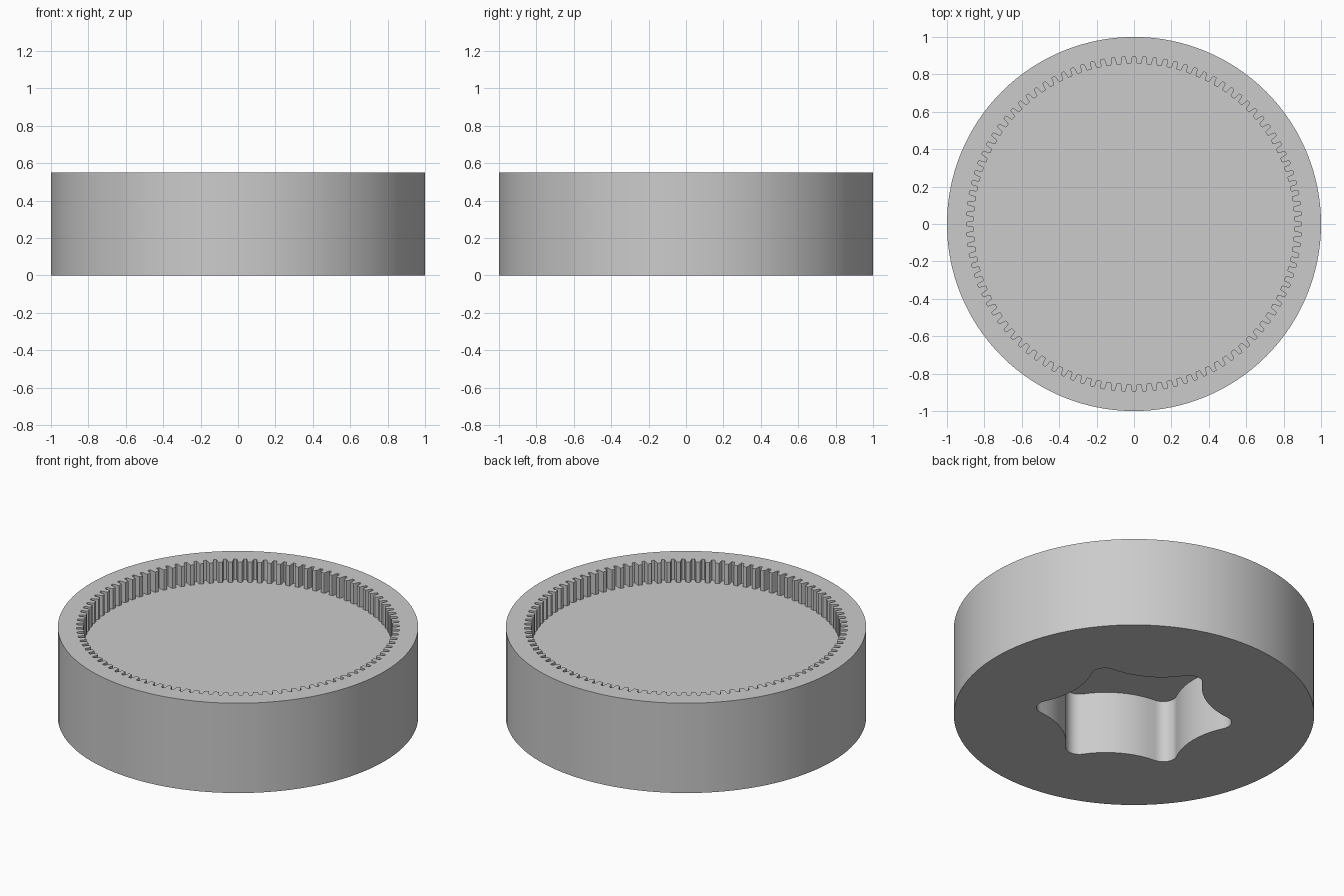
import bpy, bmesh, math
from math import sin, cos, pi, radians
from mathutils import Vector

if "Cube" in bpy.data.objects:
    bpy.data.objects.remove(bpy.data.objects["Cube"], do_unlink=True)

HEIGHT = 0.55
GEAR_FLOOR = 0.425
STAR_CEILING = 0.385

grey = bpy.data.materials.new("plain_grey")
grey.use_nodes = True
grey.diffuse_color = (0.6, 0.6, 0.6, 1)
grey.node_tree.nodes["Principled BSDF"].inputs["Base Color"].default_value = (0.6, 0.6, 0.6, 1)


def polar(r, a):
    return Vector((r * cos(a), r * sin(a)))


def prism(name, outline, z0, z1):
    """Extrude a closed 2D outline between two heights."""
    bm = bmesh.new()
    base = bm.faces.new([bm.verts.new((p.x, p.y, z0)) for p in outline])
    new = bmesh.ops.extrude_face_region(bm, geom=[base])["geom"]
    bmesh.ops.translate(bm, vec=(0, 0, z1 - z0),
                        verts=[g for g in new if isinstance(g, bmesh.types.BMVert)])
    bmesh.ops.recalc_face_normals(bm, faces=bm.faces)
    mesh = bpy.data.meshes.new(name)
    bm.to_mesh(mesh)
    bm.free()
    mesh.materials.append(grey)
    obj = bpy.data.objects.new(name, mesh)
    bpy.context.collection.objects.link(obj)
    return obj


def gear_outline(teeth=100, root=0.896, tip=0.857):
    """Internal gear: one rounded tooth gap per pitch."""
    half = [(0.30, tip), (0.24, tip + 0.006), (0.19, root - 0.01), (0.13, root)]
    gap = [(-f, r) for f, r in half] + half[::-1]
    return [polar(r, (i + f) * 2 * pi / teeth) for i in range(teeth) for f, r in gap]


def star_outline(lobe=0.548, valley=0.43, rl=0.075, steps=10):
    """Six round lobes joined by tangent hollow arcs."""
    c = lobe - rl
    k = 2 * c * cos(pi / 6)
    rv = (valley**2 + c**2 - k * valley - rl**2) / (2 * rl - 2 * valley + k)
    centre_l, centre_v = Vector((c, 0)), polar(valley + rv, pi / 6)
    join = centre_v - centre_l
    end = math.atan2(join.y, join.x)        # lobe arc runs from -end to end
    sweep = end - pi / 6                    # hollow arc half angle
    pts = []
    for i in range(6):
        turn = pi / 6 + i * pi / 3
        arc = [centre_l + polar(rl, end * (2 * s / steps - 1)) for s in range(steps + 1)]
        arc += [centre_v + polar(rv, pi + end - 2 * sweep * s / steps)
                for s in range(1, steps)]
        for p in arc:
            pts.append(Vector((p.x * cos(turn) - p.y * sin(turn),
                               p.x * sin(turn) + p.y * cos(turn))))
    return pts


# Round body
body = prism("ring_gear_body", [polar(1, i * 2 * pi / 128) for i in range(128)], 0, HEIGHT)

# Toothed recess above, star socket below
cutters = [prism("gear_cutter", gear_outline(), GEAR_FLOOR, HEIGHT + 0.1),
           prism("star_cutter", star_outline(), -0.1, STAR_CEILING)]

bpy.ops.object.select_all(action="DESELECT")
body.select_set(True)
bpy.context.view_layer.objects.active = body
for cutter in cutters:
    cutter.hide_render = True
    mod = body.modifiers.new(cutter.name, "BOOLEAN")
    mod.operation = "DIFFERENCE"
    mod.solver = "EXACT"
    mod.object = cutter
    bpy.ops.object.modifier_apply(modifier=mod.name)
    bpy.data.objects.remove(cutter, do_unlink=True)

bpy.ops.object.shade_smooth_by_angle(angle=radians(30))
